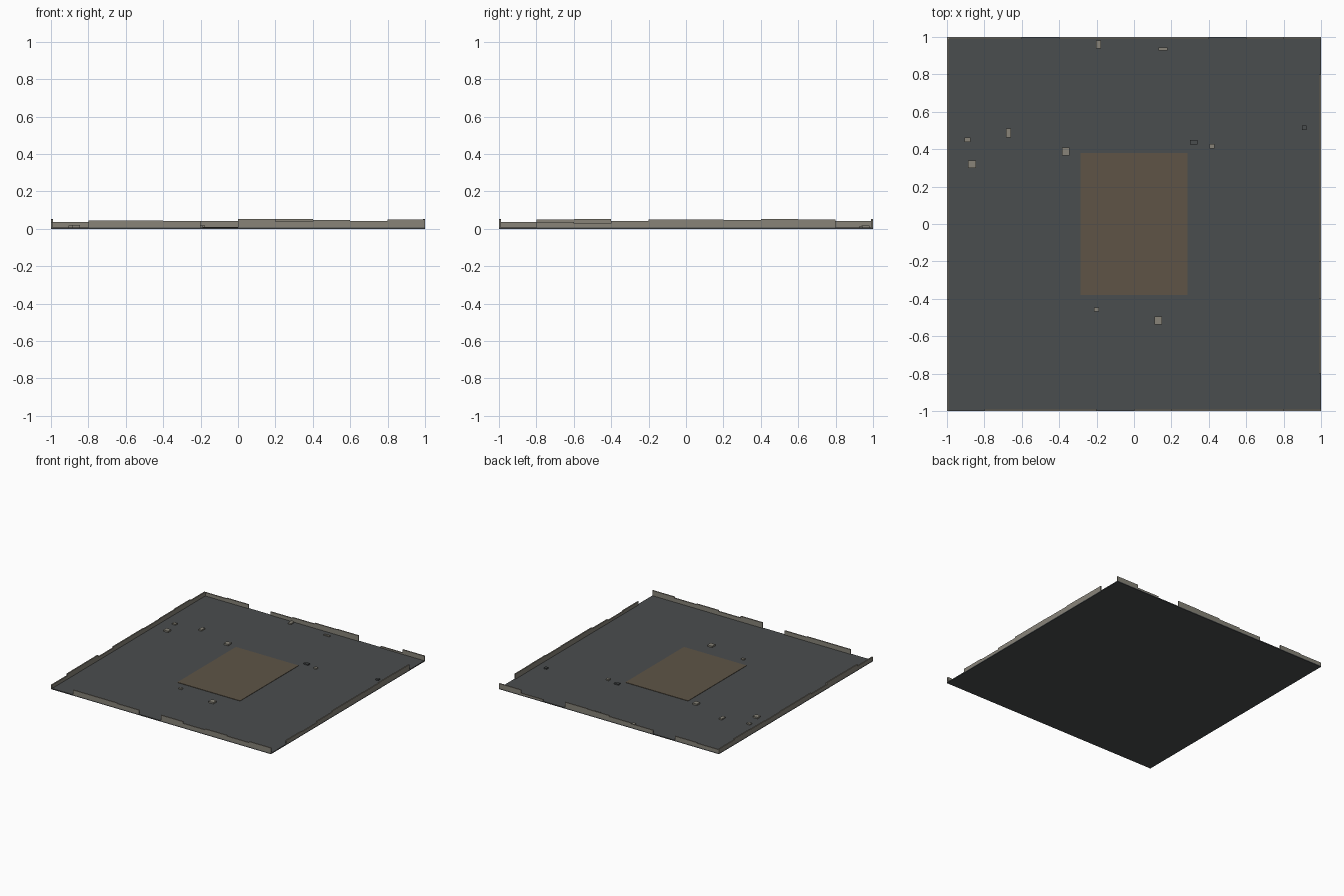
import bpy

if "Cube" in bpy.data.objects:
    bpy.data.objects.remove(bpy.data.objects["Cube"])


def material(name, rgb):
    # sRGB 0-255 to linear
    lin = [c / 255 / 12.92 if c < 11 else ((c / 255 + 0.055) / 1.055) ** 2.4 for c in rgb]
    m = bpy.data.materials.new(name)
    m.diffuse_color = (*lin, 1)
    m.use_nodes = True
    m.node_tree.nodes["Principled BSDF"].inputs["Base Color"].default_value = m.diffuse_color
    return m


STONE = material("warm grey stone", (136, 132, 121))
FLOOR = material("dark slate", (74, 77, 78))
EARTH = material("brown earth", (94, 84, 70))


def box(name, lo, hi, mat):
    size = [b - a for a, b in zip(lo, hi)]
    bpy.ops.mesh.primitive_cube_add(size=1, location=[(a + b) / 2 for a, b in zip(lo, hi)])
    ob = bpy.context.object
    ob.name = name
    ob.scale = size
    bpy.ops.object.transform_apply(location=False, rotation=False, scale=True)
    ob.data.materials.append(mat)
    return ob


TOP = 0.008   # floor surface
THICK = 0.01  # wall thickness

# Floor slab and central worn patch
box("floor_slab", (-1, -1, 0), (1, 1, TOP), FLOOR)
box("floor_patch", (-0.285, -0.38, TOP - 0.002), (0.285, 0.38, TOP + 0.003), EARTH)

# Broken walls: ten segments per side, top height of each, 0 = missing
walls = {
    "front_wall": (0, .046, .046, .041, 0, .053, .039, .047, .041, .050),
    "back_wall": (.036, .041, 0, .036, .042, .050, .053, 0, .020, .046),
    "left_wall": (.036, .051, .052, .036, .046, .046, .042, .046, .050, .041),
    "right_wall": (0, .036, .030, .041, .050, .050, .048, .052, .050, 0),
}
for name, heights in walls.items():
    side = -1 if name in ("front_wall", "left_wall") else 1
    near, far = sorted((side, side * (1 - THICK)))
    for i, h in enumerate(heights):
        if not h:
            continue
        a, b = -1 + 0.2 * i, -0.8 + 0.2 * i
        if name in ("front_wall", "back_wall"):
            box(name, (a, near, TOP), (b, far, h), STONE)
        else:
            # stop short of the corners held by the front and back walls
            a, b = max(a, -1 + THICK if i else -1), min(b, 1 - THICK)
            box(name, (near, a, TOP), (far, b, h), STONE)

# Scattered rubble: x, y, width, depth
rubble = [
    (-.19, .96, .028, .042), (.155, .935, .05, .015), (-.89, .45, .03, .025),
    (-.67, .487, .027, .048), (-.365, .387, .04, .042), (-.867, .32, .042, .04),
    (.417, .415, .025, .025), (-.2, -.457, .027, .02), (.13, -.515, .042, .042),
]
dark_rubble = [(.32, .437, .04, .025), (.91, .515, .025, .025)]
for stones, mat in ((rubble, STONE), (dark_rubble, FLOOR)):
    for x, y, w, d in stones:
        box("rubble", (x - w / 2, y - d / 2, TOP),
            (x + w / 2, y + d / 2, TOP + 0.006 + 0.15 * min(w, d)), mat)
